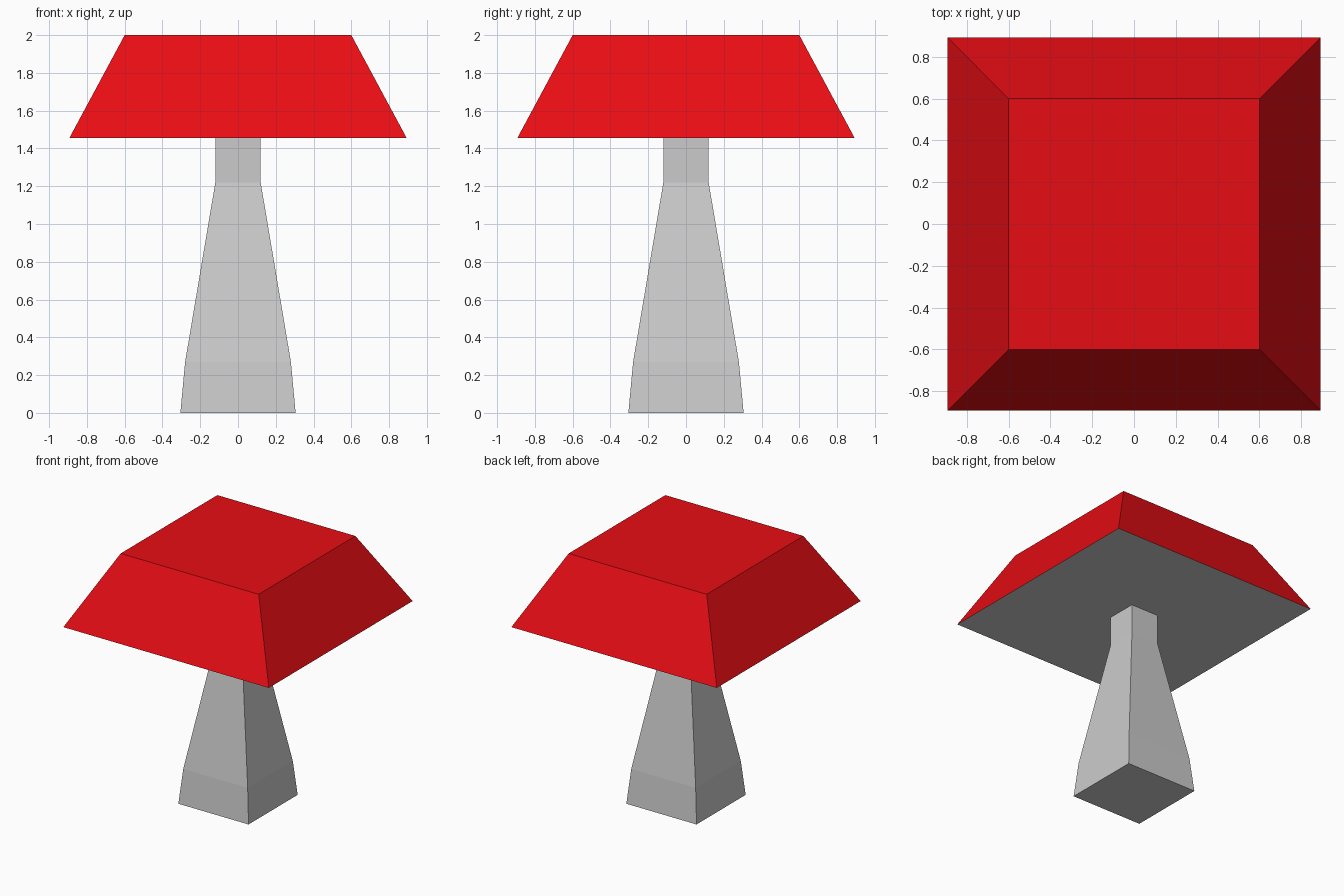
import bpy
import bmesh

if "Cube" in bpy.data.objects:
    bpy.data.objects.remove(bpy.data.objects["Cube"])


def square_loft(name, profile, cap_start=False, cap_end=False, color=None):
    """Skin square rings given as (half width, height), listed bottom to top."""
    bm = bmesh.new()
    rings = [[bm.verts.new((sx * h, sy * h, z))
              for sx, sy in ((-1, -1), (1, -1), (1, 1), (-1, 1))]
             for h, z in profile]
    for low, high in zip(rings, rings[1:]):
        for i in range(4):
            j = (i + 1) % 4
            bm.faces.new((low[i], low[j], high[j], high[i]))
    if cap_start:
        bm.faces.new(rings[0][::-1])
    if cap_end:
        bm.faces.new(rings[-1])
    mesh = bpy.data.meshes.new(name)
    bm.to_mesh(mesh)
    bm.free()
    if color:
        mat = bpy.data.materials.new(name + "_color")
        mat.diffuse_color = color
        mat.use_nodes = True
        mat.node_tree.nodes["Principled BSDF"].inputs["Base Color"].default_value = mat.diffuse_color
        mesh.materials.append(mat)
    obj = bpy.data.objects.new(name, mesh)
    bpy.context.collection.objects.link(obj)
    return obj


CAP_RIM = (0.893, 1.455)

# Grey stem, spreading out at the top into the flat underside of the cap
square_loft("stem_and_cap_underside",
            [(0.305, 0), (0.28, 0.27), (0.12, 1.22), (0.12, CAP_RIM[1]), CAP_RIM],
            cap_start=True)

# Red tapered cap, sharing its rim with the underside
square_loft("cap", [CAP_RIM, (0.6, 2.0)], cap_end=True,
            color=(0.8, 0.004, 0.007, 1))
